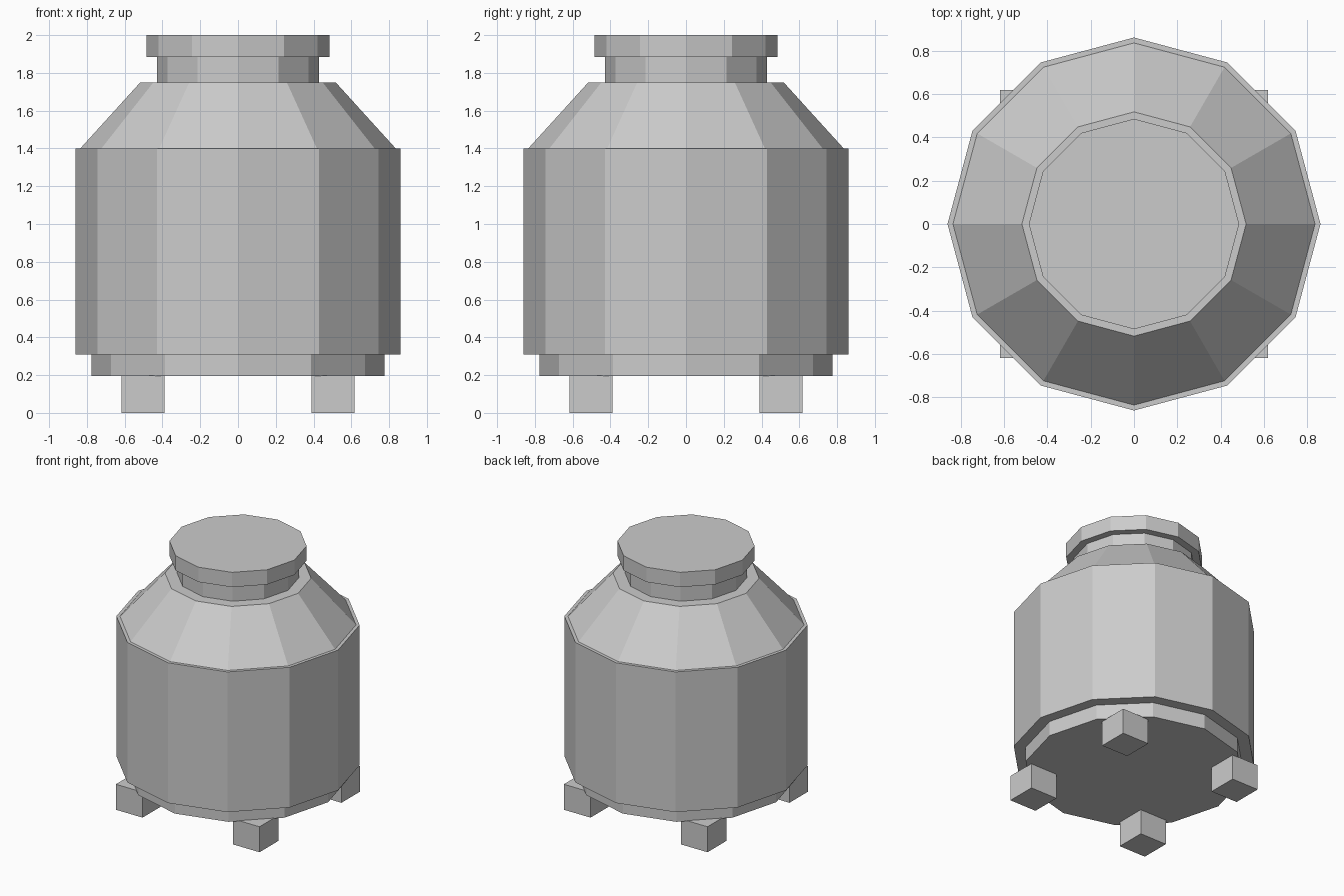
import bpy, math

if "Cube" in bpy.data.objects:
    bpy.data.objects.remove(bpy.data.objects["Cube"])

grey = bpy.data.materials.new("light_grey")
grey.diffuse_color = (0.6, 0.6, 0.6, 1)
grey.use_nodes = True
grey.node_tree.nodes["Principled BSDF"].inputs["Base Color"].default_value = grey.diffuse_color


def ring(name, r_low, r_high, z0, z1):
    """Closed 12-sided drum or cone section with corners on the axes."""
    bpy.ops.mesh.primitive_cone_add(
        vertices=12, radius1=r_low, radius2=r_high, depth=z1 - z0,
        location=(0, 0, (z0 + z1) / 2))
    ob = bpy.context.object
    ob.name = name
    ob.data.materials.append(grey)


# Stacked jar parts, bottom to top
ring("base", 0.775, 0.775, 0.195, 0.31)
ring("body", 0.86, 0.86, 0.31, 1.40)
ring("shoulder", 0.835, 0.517, 1.40, 1.75)
ring("neck", 0.43, 0.43, 1.75, 1.885)
ring("lid", 0.485, 0.485, 1.885, 2.0)

# Four block feet
for sx, side in ((-1, "left"), (1, "right")):
    for sy, end in ((-1, "front"), (1, "back")):
        bpy.ops.mesh.primitive_cube_add(size=1, location=(sx * 0.503, sy * 0.503, 0.099))
        foot = bpy.context.object
        foot.name = f"{end}_{side}_foot"
        foot.scale = (0.23, 0.23, 0.198)
        foot.data.materials.append(grey)
